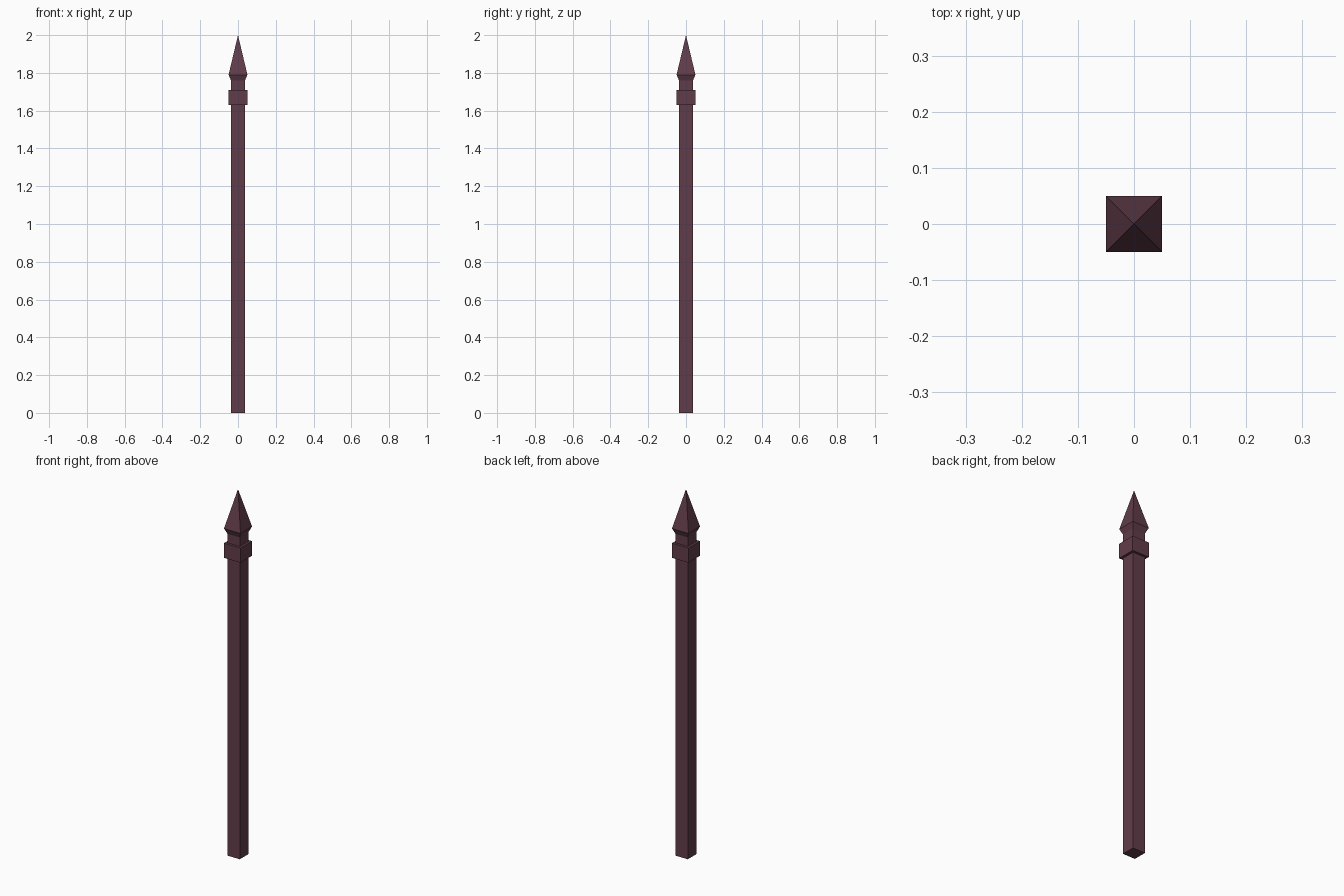
import bpy, bmesh

if "Cube" in bpy.data.objects:
    bpy.data.objects.remove(bpy.data.objects["Cube"])

paint = bpy.data.materials.new("dark_maroon")
paint.diffuse_color = (0.12, 0.046, 0.067, 1)
paint.use_nodes = True
paint.node_tree.nodes["Principled BSDF"].inputs["Base Color"].default_value = paint.diffuse_color


def square_loft(name, profile, cap_bottom=False):
    """Skin square rings given as (half width, z); a half width of 0 makes a point."""
    bm = bmesh.new()
    rings = []
    for h, z in profile:
        if h == 0:
            rings.append([bm.verts.new((0, 0, z))] * 4)
        else:
            rings.append([bm.verts.new((sx * h, sy * h, z))
                          for sx, sy in ((-1, -1), (1, -1), (1, 1), (-1, 1))])
    for lo, hi in zip(rings, rings[1:]):
        for i in range(4):
            j = (i + 1) % 4
            corners = dict.fromkeys((lo[i], lo[j], hi[j], hi[i]))
            bm.faces.new(list(corners))
    if cap_bottom:
        bm.faces.new(rings[0][::-1])
    mesh = bpy.data.meshes.new(name)
    bm.to_mesh(mesh)
    bm.free()
    mesh.materials.append(paint)
    obj = bpy.data.objects.new(name, mesh)
    bpy.context.collection.objects.link(obj)
    return obj


POST, WIDE = 0.037, 0.05

# Long square shaft
square_loft("shaft", [(POST, 0), (POST, 1.63)], cap_bottom=True)
# Projecting collar with flat ledges
square_loft("collar", [(POST, 1.63), (WIDE, 1.63), (WIDE, 1.71), (POST, 1.71)])
# Neck flaring out into the pointed tip
square_loft("spear_finial", [(POST, 1.71), (POST, 1.76), (WIDE, 1.79), (0, 2.0)])
